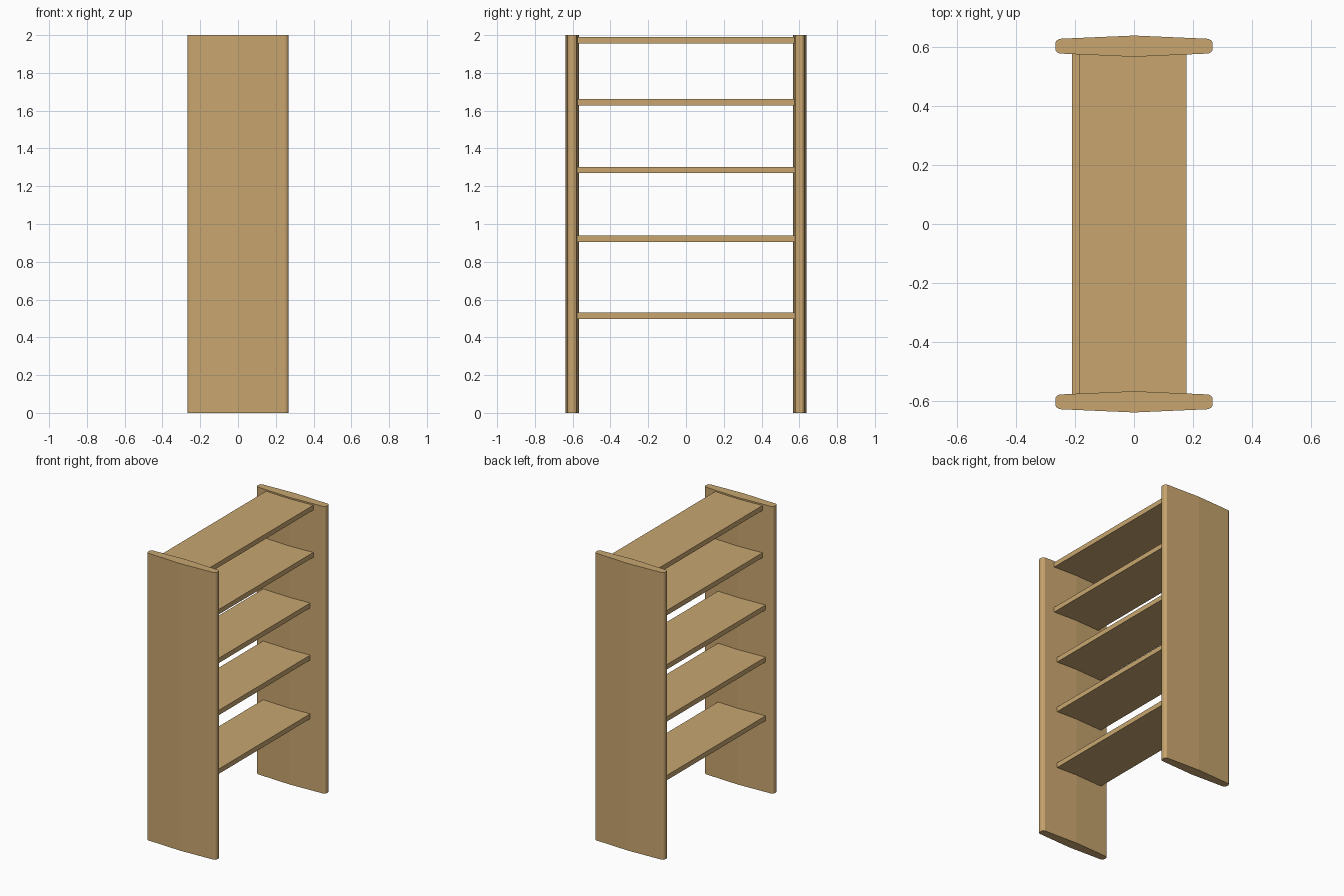
import bpy, bmesh

if "Cube" in bpy.data.objects:
    bpy.data.objects.remove(bpy.data.objects["Cube"])

wood = bpy.data.materials.new("light_wood")
wood.diffuse_color = (0.58, 0.38, 0.16, 1)
wood.use_nodes = True
wood.node_tree.nodes["Principled BSDF"].inputs["Base Color"].default_value = wood.diffuse_color


def prism(name, outline, z0, z1):
    """Extrude an xy outline (counter-clockwise) from z0 to z1."""
    bm = bmesh.new()
    base = bm.faces.new([bm.verts.new((x, y, z0)) for x, y in outline])
    top = bmesh.ops.extrude_face_region(bm, geom=[base])["geom"]
    verts = [g for g in top if isinstance(g, bmesh.types.BMVert)]
    bmesh.ops.translate(bm, verts=verts, vec=(0, 0, z1 - z0))
    bmesh.ops.recalc_face_normals(bm, faces=bm.faces)
    mesh = bpy.data.meshes.new(name)
    bm.to_mesh(mesh)
    bm.free()
    mesh.materials.append(wood)
    obj = bpy.data.objects.new(name, mesh)
    bpy.context.collection.objects.link(obj)
    return obj


# Side panels: slightly bowed faces and rounded long edges
quarter = [(0.267, 0.011), (0.262, 0.020), (0.252, 0.025)]
half = [(x, -y) for x, y in reversed(quarter)] + quarter
profile = [(0, -0.036)] + half + [(0, 0.036)] + [(-x, -y) for x, y in half]
for name, cy in (("side_panel_front", -0.603), ("side_panel_back", 0.603)):
    prism(name, [(x, y + cy) for x, y in profile], 0, 2)

# Shelves: the upper two sit slightly further to +x; ends run into the panels
shelves = [(0.497, -0.21), (0.906, -0.21), (1.269, -0.21),
           (1.627, -0.187), (1.956, -0.187)]
for i, (z, x) in enumerate(shelves, 1):
    x1, y = x + 0.365, 0.577
    prism(f"shelf_{i}", [(x, -y), (x1, -y), (x1, y), (x, y)], z, z + 0.034)
